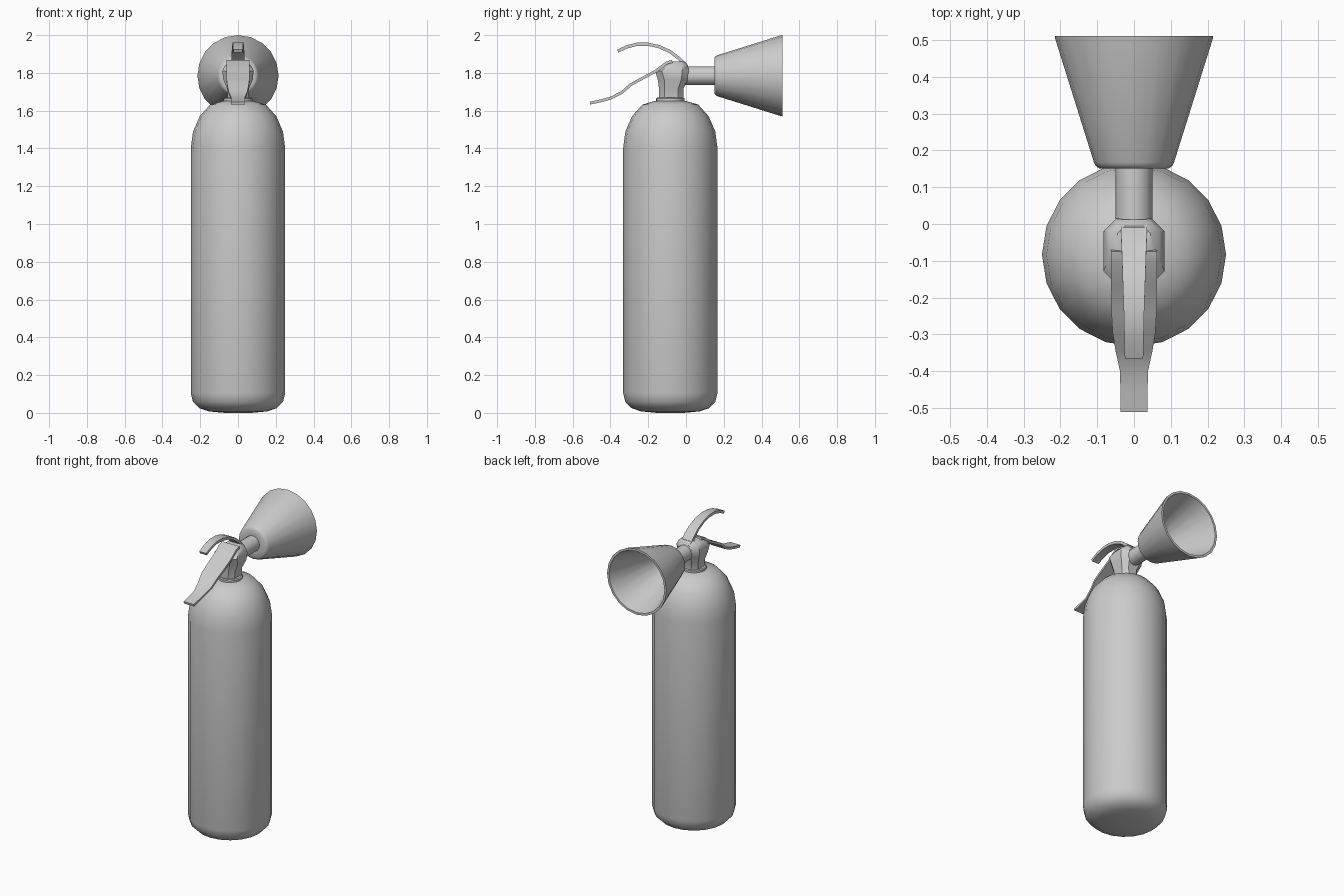
import bpy, bmesh, math
from mathutils import Vector

if "Cube" in bpy.data.objects:
    bpy.data.objects.remove(bpy.data.objects["Cube"])

CY = -0.083   # tank axis (y)
HZ = 1.785    # horn axis (z)


def finish(name, bm, angle=40):
    bmesh.ops.remove_doubles(bm, verts=bm.verts, dist=1e-5)
    bmesh.ops.recalc_face_normals(bm, faces=bm.faces)
    me = bpy.data.meshes.new(name)
    bm.to_mesh(me)
    bm.free()
    ob = bpy.data.objects.new(name, me)
    bpy.context.collection.objects.link(ob)
    bpy.ops.object.select_all(action='DESELECT')
    ob.select_set(True)
    bpy.context.view_layer.objects.active = ob
    bpy.ops.object.shade_smooth_by_angle(angle=math.radians(angle))
    return ob


def loft(name, rings, angle=40):
    """Skin a list of equal-length rings and cap both ends."""
    bm = bmesh.new()
    rows = [[bm.verts.new(p) for p in r] for r in rings]
    n = len(rows[0])
    for a, b in zip(rows, rows[1:]):
        for i in range(n):
            j = (i + 1) % n
            bm.faces.new((a[i], a[j], b[j], b[i]))
    bm.faces.new(rows[0])
    bm.faces.new(rows[-1])
    return finish(name, bm, angle)


def revolve(name, profile, sides, along_y=False):
    """Profile is (radius, distance along the axis)."""
    rings = []
    for r, h in profile:
        ring = []
        for i in range(sides):
            a = 2 * math.pi * i / sides
            c, s = r * math.cos(a), r * math.sin(a)
            ring.append((c, h, HZ + s) if along_y else (c, CY + s, h))
        rings.append(ring)
    return loft(name, rings)


def strip(name, path, thick):
    """Bent metal strip; path is (y, z, half width) on its top surface."""
    pts = [Vector((0, y, z)) for y, z, w in path]
    rings = []
    for i, (y, z, w) in enumerate(path):
        t = (pts[min(i + 1, len(pts) - 1)] - pts[max(i - 1, 0)]).normalized()
        d = Vector((0, -t.z, t.y))
        if d.z > 0:
            d = -d
        lo = pts[i] + d * thick
        rings.append([(-w, y, z), (w, y, z), (w, lo.y, lo.z), (-w, lo.y, lo.z)])
    return loft(name, rings, 30)


# Tank and neck ring
revolve("tank", [(0.07, 0.0), (0.155, 0.008), (0.205, 0.025), (0.238, 0.058),
                 (0.25, 0.105), (0.25, 1.40), (0.238, 1.49), (0.203, 1.57),
                 (0.148, 1.632), (0.08, 1.652), (0.04, 1.655)], 20)
revolve("neck_ring", [(0.076, 1.64), (0.076, 1.664), (0.07, 1.669)], 20)

# Valve body: chamfered sections (z, back y, front y, half width, chamfer)
sections = [(1.66, -0.142, -0.014, 0.055, 0.028),
            (1.715, -0.142, -0.014, 0.058, 0.028),
            (1.765, -0.150, 0.010, 0.078, 0.035),
            (1.81, -0.163, 0.015, 0.083, 0.035),
            (1.84, -0.125, 0.010, 0.068, 0.030),
            (1.86, -0.085, -0.005, 0.045, 0.020)]
loft("valve_body", [[(-w + c, a, z), (w - c, a, z), (w, a + c, z), (w, b - c, z),
                     (w - c, b, z), (-w + c, b, z), (-w, b - c, z), (-w, a + c, z)]
                    for z, a, b, w, c in sections])

# Carry handle below, squeeze lever above
strip("carry_handle", [(-0.075, 1.868, 0.062), (-0.105, 1.86, 0.062),
                       (-0.165, 1.815, 0.062), (-0.245, 1.772, 0.061),
                       (-0.295, 1.745, 0.058), (-0.345, 1.702, 0.05),
                       (-0.40, 1.674, 0.038), (-0.45, 1.66, 0.037),
                       (-0.51, 1.647, 0.037)], 0.015)
strip("squeeze_lever", [(0.012, 1.838, 0.035), (-0.03, 1.882, 0.035),
                        (-0.08, 1.92, 0.033), (-0.14, 1.947, 0.031),
                        (-0.20, 1.96, 0.029), (-0.26, 1.96, 0.027),
                        (-0.315, 1.946, 0.026), (-0.365, 1.923, 0.025)], 0.017)

# Discharge pipe and hollow horn
revolve("discharge_pipe", [(0.05, -0.02), (0.05, 0.16)], 16, True)
revolve("horn", [(0.06, 0.151), (0.094, 0.151), (0.104, 0.158), (0.109, 0.168),
                 (0.214, 0.503), (0.215, 0.51), (0.201, 0.51), (0.092, 0.17),
                 (0.03, 0.17)], 20, True)
